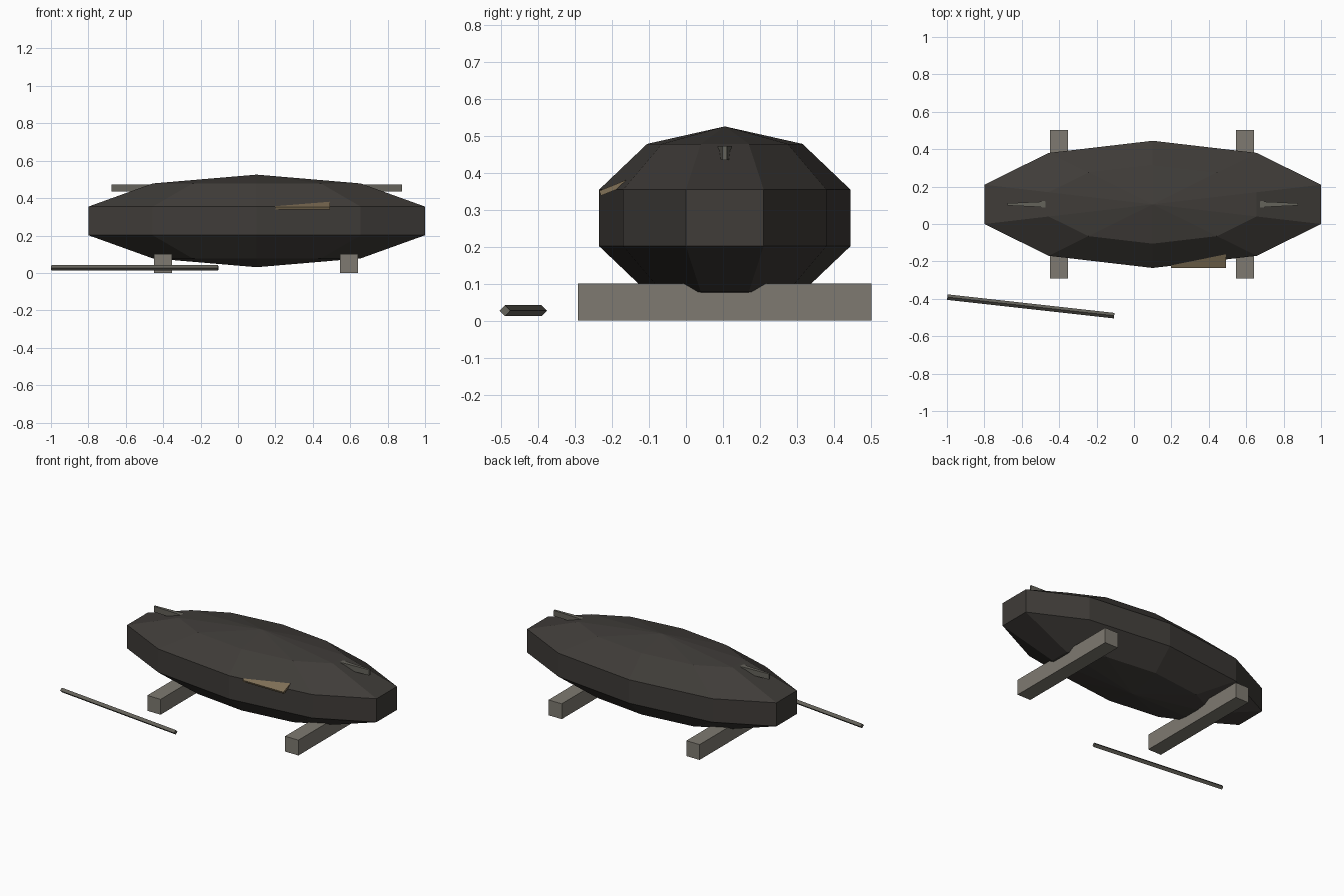
import bpy, bmesh
from math import sin, cos, pi, radians
from mathutils import Vector, Matrix

if "Cube" in bpy.data.objects:
    bpy.data.objects.remove(bpy.data.objects["Cube"])


def material(name, rgb):
    m = bpy.data.materials.new(name)
    m.diffuse_color = (*rgb, 1)
    m.use_nodes = True
    m.node_tree.nodes["Principled BSDF"].inputs["Base Color"].default_value = m.diffuse_color
    return m


DARK = material("tarred_wood", (0.05, 0.045, 0.04))
WOOD = material("weathered_wood", (0.21, 0.195, 0.165))
GREY = material("grey_wood", (0.13, 0.125, 0.105))
PATCH = material("new_plank", (0.22, 0.165, 0.095))


def finish(name, bm, mat):
    bmesh.ops.recalc_face_normals(bm, faces=bm.faces)
    me = bpy.data.meshes.new(name)
    bm.to_mesh(me)
    bm.free()
    me.materials.append(mat)
    ob = bpy.data.objects.new(name, me)
    bpy.context.collection.objects.link(ob)
    return ob


def box(name, centre, size, mat, tilt_x=0):
    bm = bmesh.new()
    bmesh.ops.create_cube(bm, size=1)
    bm.transform(Matrix.Translation(centre) @ Matrix.Rotation(tilt_x, 4, 'X')
                 @ Matrix.Diagonal((*size, 1)))
    return finish(name, bm, mat)


# Upturned hull: stretched ten-sided, five-band sphere
CX, CY, CZ = 0.1, 0.105, 0.278
RX, RY, RZ = 0.995, 0.3575, 0.2475
SIDES, BANDS = 10, 5
bm = bmesh.new()
rings = []
for i in range(1, BANDS):
    t = pi * i / BANDS
    rings.append([bm.verts.new((CX + RX * sin(t) * cos(a), CY + RY * sin(t) * sin(a), CZ + RZ * cos(t)))
                  for a in (pi / SIDES * (2 * k + 1) for k in range(SIDES))])
top = bm.verts.new((CX, CY, CZ + RZ))
bottom = bm.verts.new((CX, CY, CZ - RZ))
for k in range(SIDES):
    n = (k + 1) % SIDES
    bm.faces.new((top, rings[0][k], rings[0][n]))
    bm.faces.new((bottom, rings[-1][n], rings[-1][k]))
    for upper, lower in zip(rings, rings[1:]):
        bm.faces.new((upper[k], lower[k], lower[n], upper[n]))
finish("hull", bm, DARK)

# Two support beams under the hull
for side, x in (("left", -0.402), ("right", 0.593)):
    box(f"{side}_support_beam", (x, 0.105, 0.05), (0.096, 0.795, 0.1), WOOD)

# Tapered end fins, mirrored about the hull centre
half = [(0.56, 0.008), (0.572, 0.016), (0.587, 0.018), (0.605, 0.014), (0.777, 0.006)]
outline = half + [(x, -y) for x, y in reversed(half)]
for side, s in (("left", -1), ("right", 1)):
    bm = bmesh.new()
    face = bm.faces.new([bm.verts.new((CX + s * x, CY + y, 0.435)) for x, y in outline])
    ext = bmesh.ops.extrude_face_region(bm, geom=[face])["geom"]
    bmesh.ops.translate(bm, vec=(0, 0, 0.037),
                        verts=[v for v in ext if isinstance(v, bmesh.types.BMVert)])
    finish(f"{side}_end_fin", bm, GREY)

# Repair plank let into the front of the hull
box("repair_plank", (0.345, -0.172, 0.369), (0.295, 0.13, 0.014), PATCH, radians(22))

# Loose square pole lying in front, edge downwards
a, b = Vector((-0.998, -0.391, 0.027)), Vector((-0.106, -0.49, 0.027))
d = (b - a).normalized()
bm = bmesh.new()
bmesh.ops.create_cone(bm, cap_ends=True, segments=4, radius1=0.0148, radius2=0.0148,
                      depth=(b - a).length)
bm.transform(Matrix.Translation((a + b) / 2) @ d.to_track_quat('Z', 'Y').to_matrix().to_4x4())
finish("loose_pole", bm, GREY)
